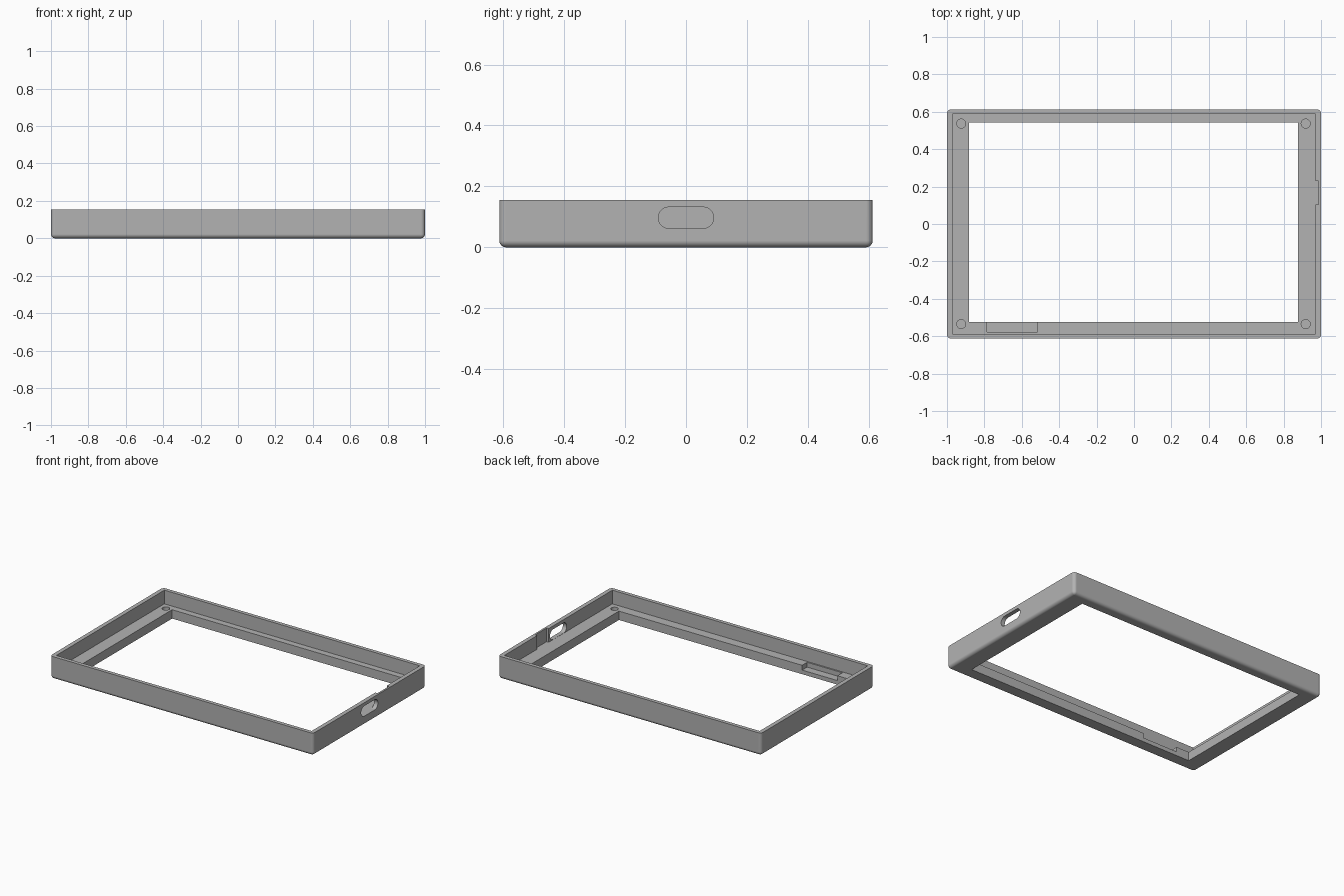
import bpy, bmesh
from mathutils import Matrix, Vector

if "Cube" in bpy.data.objects:
    bpy.data.objects.remove(bpy.data.objects["Cube"], do_unlink=True)

W, D, H = 1.0, 0.613, 0.155   # half width, half depth, height
FLOOR = 0.061                 # top of the inner ledge
ABOVE = H + 0.1

grey = bpy.data.materials.new("plain_grey")
grey.use_nodes = True
grey.diffuse_color = (0.45, 0.45, 0.45, 1)
grey.node_tree.nodes["Principled BSDF"].inputs["Base Color"].default_value = grey.diffuse_color


def add_box(bm, lo, hi):
    lo, hi = Vector(lo), Vector(hi)
    m = Matrix.Translation((lo + hi) / 2) @ Matrix.Diagonal((*(hi - lo), 1))
    bmesh.ops.create_cube(bm, size=1, matrix=m)


def to_object(bm, name):
    mesh = bpy.data.meshes.new(name)
    bm.to_mesh(mesh)
    bm.free()
    obj = bpy.data.objects.new(name, mesh)
    bpy.context.collection.objects.link(obj)
    return obj


def box(name, lo, hi):
    bm = bmesh.new()
    add_box(bm, lo, hi)
    return to_object(bm, name)


def cylinder(name, centre, radius, depth, rotation=Matrix(), sides=32):
    bm = bmesh.new()
    bmesh.ops.create_cone(bm, cap_ends=True, segments=sides, radius1=radius, radius2=radius,
                          depth=depth, matrix=Matrix.Translation(centre) @ rotation)
    return to_object(bm, name)


# Outer shell: box with rounded uprights and rounded bottom rim
bm = bmesh.new()
add_box(bm, (-W, -D, 0), (W, D, H))
rounded = [e for e in bm.edges if any(v.co.z < H / 2 for v in e.verts)]
bmesh.ops.bevel(bm, geom=rounded, offset=0.022, segments=6, profile=0.5, affect='EDGES')
frame = to_object(bm, "bezel_frame")
frame.data.materials.append(grey)

# Cavity, window, front ledge notch and side wall recess
cutters = [
    box("cavity_cutter", (-0.971, -0.587, FLOOR), (0.971, 0.587, ABOVE)),
    box("window_cutter", (-0.882, -0.523, -0.1), (0.876, 0.544, ABOVE)),
    box("notch_cutter", (-0.785, -0.577, 0.028), (-0.517, -0.45, ABOVE)),
    box("recess_cutter", (0.9, 0.105, FLOOR), (0.987, 0.23, ABOVE)),
]

# Blind screw holes in the ledge corners
for x in (-0.924, 0.918):
    for y in (-0.535, 0.537):
        cutters.append(cylinder("screw_hole_cutter", (x, y, 0.07), 0.024, 0.09))

# Rounded port slot through the side wall: hull of two discs
bm = bmesh.new()
sideways = Matrix.Rotation(1.5707963, 4, 'Y')
for y in (-0.056, 0.056):
    bmesh.ops.create_cone(bm, cap_ends=True, segments=32, radius1=0.035, radius2=0.035,
                          depth=0.2, matrix=Matrix.Translation((1, y, 0.097)) @ sideways)
hull = bmesh.ops.convex_hull(bm, input=bm.verts)
unused = {g for k in ("geom_interior", "geom_unused") for g in hull[k]
          if isinstance(g, bmesh.types.BMVert) and g.is_valid}
bmesh.ops.delete(bm, geom=list(unused), context='VERTS')
bmesh.ops.dissolve_limit(bm, angle_limit=0.01, verts=bm.verts, edges=bm.edges)
bmesh.ops.recalc_face_normals(bm, faces=bm.faces)
cutters.append(to_object(bm, "port_slot_cutter"))

# Carve the shell, then discard the cutters
for cutter in cutters:
    cutter.hide_render = True
    mod = frame.modifiers.new(cutter.name, 'BOOLEAN')
    mod.operation = 'DIFFERENCE'
    mod.solver = 'EXACT'
    mod.object = cutter
bpy.context.view_layer.update()
carved = bpy.data.meshes.new_from_object(
    frame.evaluated_get(bpy.context.evaluated_depsgraph_get()))
frame.modifiers.clear()
frame.data = carved
frame.data.materials.clear()
frame.data.materials.append(grey)
for cutter in cutters:
    bpy.data.objects.remove(cutter, do_unlink=True)
for poly in frame.data.polygons:
    poly.material_index = 0

# Smooth the roundings, keep the cut edges crisp
bpy.ops.object.select_all(action='DESELECT')
frame.select_set(True)
bpy.context.view_layer.objects.active = frame
bpy.ops.object.shade_smooth_by_angle(angle=0.5)
weighted = frame.modifiers.new("weighted_normals", 'WEIGHTED_NORMAL')
weighted.keep_sharp = True
